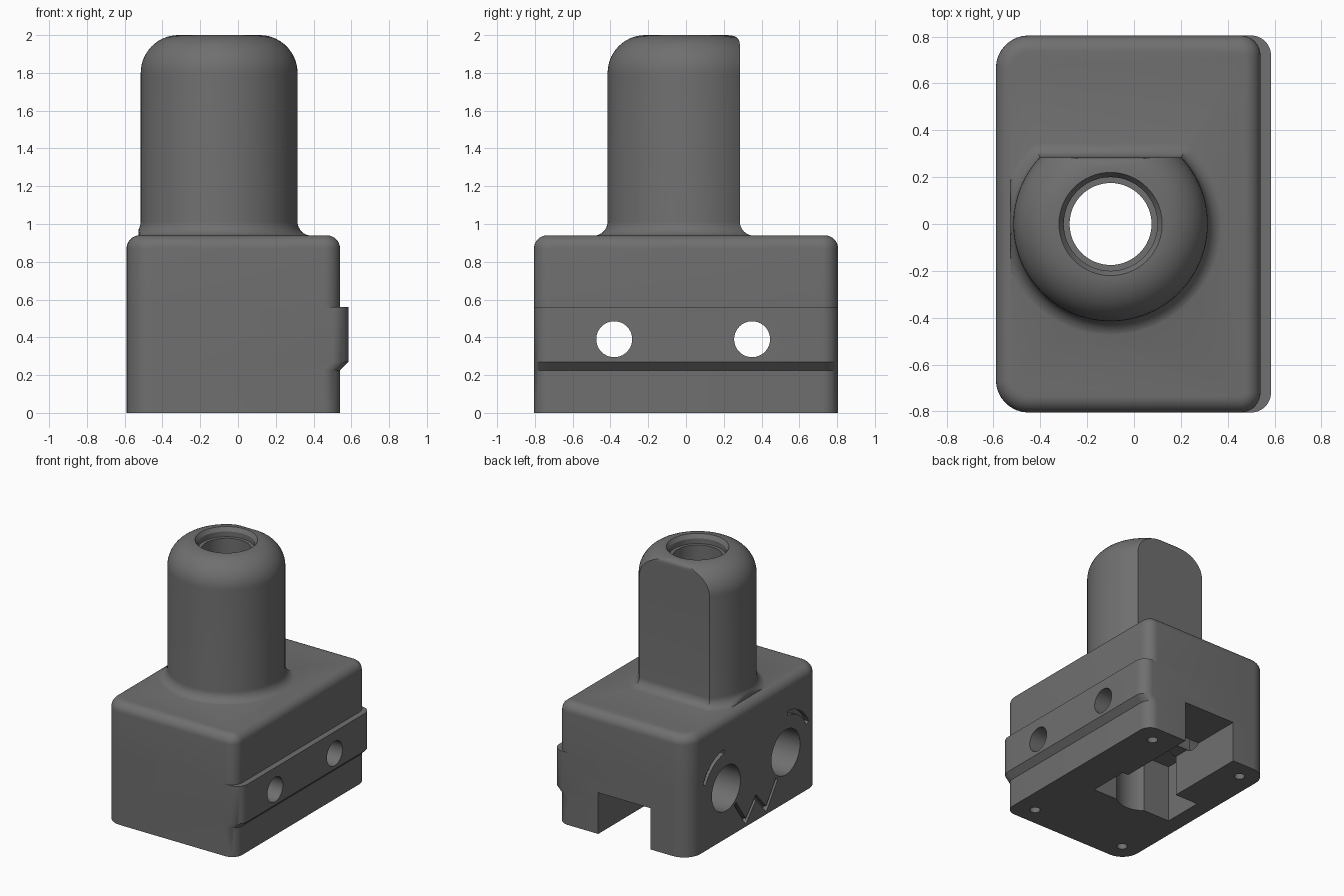
import bpy, bmesh, math
from mathutils import Vector

if "Cube" in bpy.data.objects:
    bpy.data.objects.remove(bpy.data.objects["Cube"])

CX = -0.1                      # axis of the neck and bore
EYES = (0.35, -0.38)           # positions of the cross bolts along y

grey = bpy.data.materials.new("dark_grey")
grey.diffuse_color = (0.16, 0.16, 0.16, 1)
grey.use_nodes = True
grey.node_tree.nodes["Principled BSDF"].inputs["Base Color"].default_value = grey.diffuse_color


def make(name, bm):
    bmesh.ops.recalc_face_normals(bm, faces=bm.faces)
    me = bpy.data.meshes.new(name)
    bm.to_mesh(me)
    bm.free()
    me.materials.append(grey)
    ob = bpy.data.objects.new(name, me)
    bpy.context.collection.objects.link(ob)
    return ob


def loft(name, rings):
    """Skin equal-length closed rings and cap both ends."""
    bm = bmesh.new()
    loops = [[bm.verts.new(p) for p in ring] for ring in rings]
    n = len(loops[0])
    for a, b in zip(loops, loops[1:]):
        for i in range(n):
            j = (i + 1) % n
            bm.faces.new((a[i], a[j], b[j], b[i]))
    bm.faces.new(loops[0][::-1])
    bm.faces.new(loops[-1])
    return make(name, bm)


def lathe(name, profile, base, axis="Z", n=64):
    """Stack of circles (radius, distance) along z or x from a base point."""
    rings = []
    for r, h in profile:
        ring = []
        for i in range(n):
            a = 2 * math.pi * i / n
            c, s = r * math.cos(a), r * math.sin(a)
            v = Vector((c, s, h)) if axis == "Z" else Vector((h, c, s))
            ring.append(v + Vector(base))
        rings.append(ring)
    return loft(name, rings)


def box(name, x0, x1, y0, y1, z0, z1):
    return loft(name, [[(x0, y0, z), (x1, y0, z), (x1, y1, z), (x0, y1, z)]
                       for z in (z0, z1)])


def groove(name, pts, width):
    """Mitred stroke in the yz plane, cutting into the left face."""
    pts = [Vector(p) for p in pts]
    left, right = [], []
    for i, p in enumerate(pts):
        d0 = (p - pts[max(i - 1, 0)]).normalized()
        d1 = (pts[min(i + 1, len(pts) - 1)] - p).normalized()
        d0, d1 = (d0 if i else d1), (d1 if i < len(pts) - 1 else d0)
        n0, n1 = Vector((-d0.y, d0.x)), Vector((-d1.y, d1.x))
        m = (n0 + n1).normalized()
        off = m * (width / 2 / m.dot(n0))
        left.append(p + off)
        right.append(p - off)
    outline = left + right[::-1]
    return loft(name, [[(x, q.x, q.y) for q in outline] for x in (-0.64, -0.555)])


def boolean(target, other, op):
    m = target.modifiers.new(op, "BOOLEAN")
    m.object, m.operation, m.solver = other, op, "EXACT"
    bpy.context.view_layer.objects.active = target
    bpy.ops.object.modifier_apply(modifier=m.name)
    bpy.data.objects.remove(other)


# housing: rounded block with a side rail and a filleted top edge
def block_ring(z, xmax, inset=0.0):
    ring = []
    for sx, sy, a0 in ((1, 1, 0), (-1, 1, 90), (-1, -1, 180), (1, -1, 270)):
        r = 0.085 if sx > 0 else 0.14
        cx = xmax - r if sx > 0 else -0.59 + r
        for k in range(9):
            a = math.radians(a0 + k * 90 / 8)
            ring.append((cx + (r - inset) * math.cos(a),
                         sy * (0.805 - r) + (r - inset) * math.sin(a), z))
    return ring


rings = [block_ring(z, x) for z, x in
         ((0, .54), (.225, .54), (.27, .585), (.56, .585), (.5601, .54))]
for k in range(9):
    a = math.radians(k * 90 / 8)
    rings.append(block_ring(0.87 + 0.07 * math.sin(a), .54, 0.07 * (1 - math.cos(a))))
housing = loft("housing", rings)


# neck: round post with a flat back, flared foot and domed shoulder
def neck_ring(z, r, f):
    a0 = math.asin(min(0.985, f / r))
    n = 72
    start, span = math.pi - a0, math.pi + 2 * a0
    ring = []
    for i in range(n + 1):
        a = start + span * i / n
        ring.append((max(CX + r * math.cos(a), -0.527), r * math.sin(a), z))
    return ring


rings = [neck_ring(0.8, 0.49, 0.36)]
for k in range(9):
    a = math.radians(k * 90 / 8)
    e = 0.075 * (1 - math.sin(a))
    rings.append(neck_ring(0.938 + 0.075 * (1 - math.cos(a)), 0.415 + e, 0.285 + e))
for k in range(15):
    a = math.radians(k * 90 / 14)
    z = 1.8 + 0.2 * math.sin(a)
    t = max(0.0, (z - 1.95) / 0.05)
    f = 0.285 - 0.045 * (1 - math.sqrt(max(0.0, 1 - t * t)))
    rings.append(neck_ring(z, 0.215 + 0.2 * math.cos(a), f))
boolean(housing, loft("neck", rings), "UNION")

# vertical bore with a stepped mouth and a wider lower end
cutters = [
    lathe("bore", [(.206, -.1), (.206, .55), (.175, .5501), (.175, 1.93),
                   (.2, 1.9301), (.2, 1.97), (.224, 2.005), (.224, 2.1)], (CX, 0, 0)),
    box("pocket", -.46, .24, -.16, .16, -.1, .45),
    box("cable_notch", -.26, .19, 0, 1, -.1, .32),
]
# cross bolt holes with wide recesses on the left, and the curved grooves above
for y, side in zip(EYES, (1, -1)):
    cutters.append(lathe("bolt_hole", [(.175, -.7), (.175, -.31), (.095, -.3099),
                                       (.095, .7)], (0, y, .39), "X"))
    arc = [math.radians(82 - 74 * k / 14) for k in range(15)]
    cutters.append(groove("brow_groove",
                          [(y + side * .295 * math.cos(math.radians(85 - 60 * k / 14)),
                            .39 + .295 * math.sin(math.radians(85 - 60 * k / 14)))
                           for k in range(15)], .035))
# zigzag groove
cutters.append(groove("mouth_groove", [(.24, .225), (.11, .04), (-.015, .18),
                                       (-.14, .04), (-.27, .225)], .028))
# screw holes underneath
for x in (-.44, .38):
    for y in (-.66, .66):
        cutters.append(lathe("screw_hole", [(.038, -.1), (.038, .2)], (x, y, 0), n=24))
for c in cutters:
    boolean(housing, c, "DIFFERENCE")

# smooth shading with crisp edges
bpy.ops.object.select_all(action="DESELECT")
housing.select_set(True)
bpy.context.view_layer.objects.active = housing
bpy.ops.object.shade_smooth_by_angle(angle=math.radians(30))
